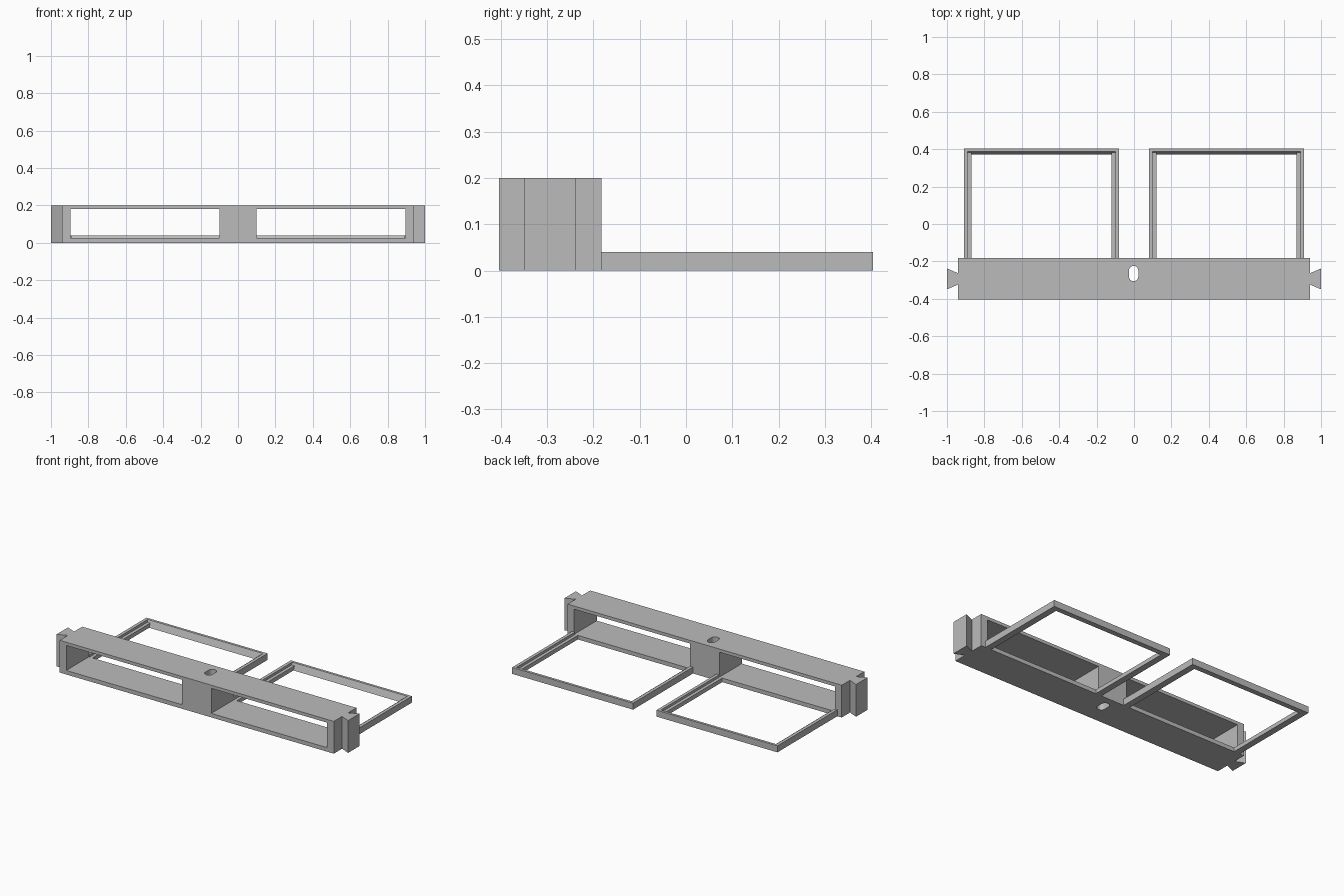
import bpy, bmesh, math

cube = bpy.data.objects.get("Cube")
if cube:
    bpy.data.objects.remove(cube, do_unlink=True)

grey = bpy.data.materials.new("plain grey")
grey.use_nodes = True
COLOUR = (0.5, 0.5, 0.5, 1)
grey.diffuse_color = COLOUR
grey.node_tree.nodes["Principled BSDF"].inputs["Base Color"].default_value = COLOUR


def prism(name, outline, lo, hi, axis="z"):
    """Extrude an outline along z (points are x, y) or along x (points are y, z)."""
    place = (lambda a, b, h: (a, b, h)) if axis == "z" else (lambda a, b, h: (h, a, b))
    bm = bmesh.new()
    low, high = ([bm.verts.new(place(a, b, h)) for a, b in outline] for h in (lo, hi))
    n = len(outline)
    bm.faces.new(low)
    bm.faces.new(high)
    for i in range(n):
        j = (i + 1) % n
        bm.faces.new((low[i], low[j], high[j], high[i]))
    bmesh.ops.recalc_face_normals(bm, faces=bm.faces)
    mesh = bpy.data.meshes.new(name)
    bm.to_mesh(mesh)
    bm.free()
    mesh.materials.append(grey)
    obj = bpy.data.objects.new(name, mesh)
    bpy.context.collection.objects.link(obj)
    return obj


def rect(a0, a1, b0, b1):
    return [(a0, b0), (a1, b0), (a1, b1), (a0, b1)]


def bake(obj):
    """Turn the modifier result into the object's own mesh."""
    bpy.context.view_layer.update()
    graph = bpy.context.evaluated_depsgraph_get()
    mesh = bpy.data.meshes.new_from_object(obj.evaluated_get(graph))
    obj.modifiers.clear()
    obj.data = mesh


def cut(obj, cutters):
    for cutter in cutters:
        cutter.hide_render = True
        mod = obj.modifiers.new("cut", "BOOLEAN")
        mod.operation = "DIFFERENCE"
        mod.solver = "EXACT"
        mod.object = cutter
    bake(obj)
    for cutter in cutters:
        bpy.data.objects.remove(cutter, do_unlink=True)


FRONT, BACK, END, HEIGHT = -0.404, -0.183, 0.94, 0.2
MID = (FRONT + BACK) / 2

# Beam with a dovetail tongue at each end
half = [(END, FRONT), (END, MID - 0.03), (1, MID - 0.056),
        (1, MID + 0.056), (END, MID + 0.03), (END, BACK)]
beam = prism("beam", half + [(-x, y) for x, y in reversed(half)], 0, HEIGHT)

# Two through windows and a rounded slot in the centre block
windows = [prism("window_cutter", rect(FRONT - 0.1, BACK + 0.1, 0.025, 0.18),
                 min(s * 0.1, s * 0.895), max(s * 0.1, s * 0.895), "x") for s in (-1, 1)]
slot = []
for i in range(26):
    k = i if i < 13 else i - 1
    angle = math.pi * k / 12
    shift = 0.016 if i < 13 else -0.016
    slot.append((0.025 * math.cos(angle) - 0.002,
                 0.025 * math.sin(angle) - 0.265 + shift))
cut(beam, windows + [prism("slot_cutter", slot, -0.1, 0.3)])

# Open frames behind the beam, with stepped side rails and a sloped back rail
frame = prism("rear_frames", rect(0.08, 0.91, BACK, 0.404), 0, 0.04)


def slope(z):
    return 0.372 + 0.4 * z


def opening(name, x0, x1, z0):
    outline = [(BACK - 0.1, z0), (slope(z0), z0), (slope(0.06), 0.06), (BACK - 0.1, 0.06)]
    return prism(name, outline, x0, x1, "x")


cut(frame, [opening("opening_cutter", 0.12, 0.87, -0.02),
            opening("step_cutter", 0.10, 0.89, 0.025)])
mirror = frame.modifiers.new("mirror", "MIRROR")
mirror.use_mirror_merge = False
bake(frame)
